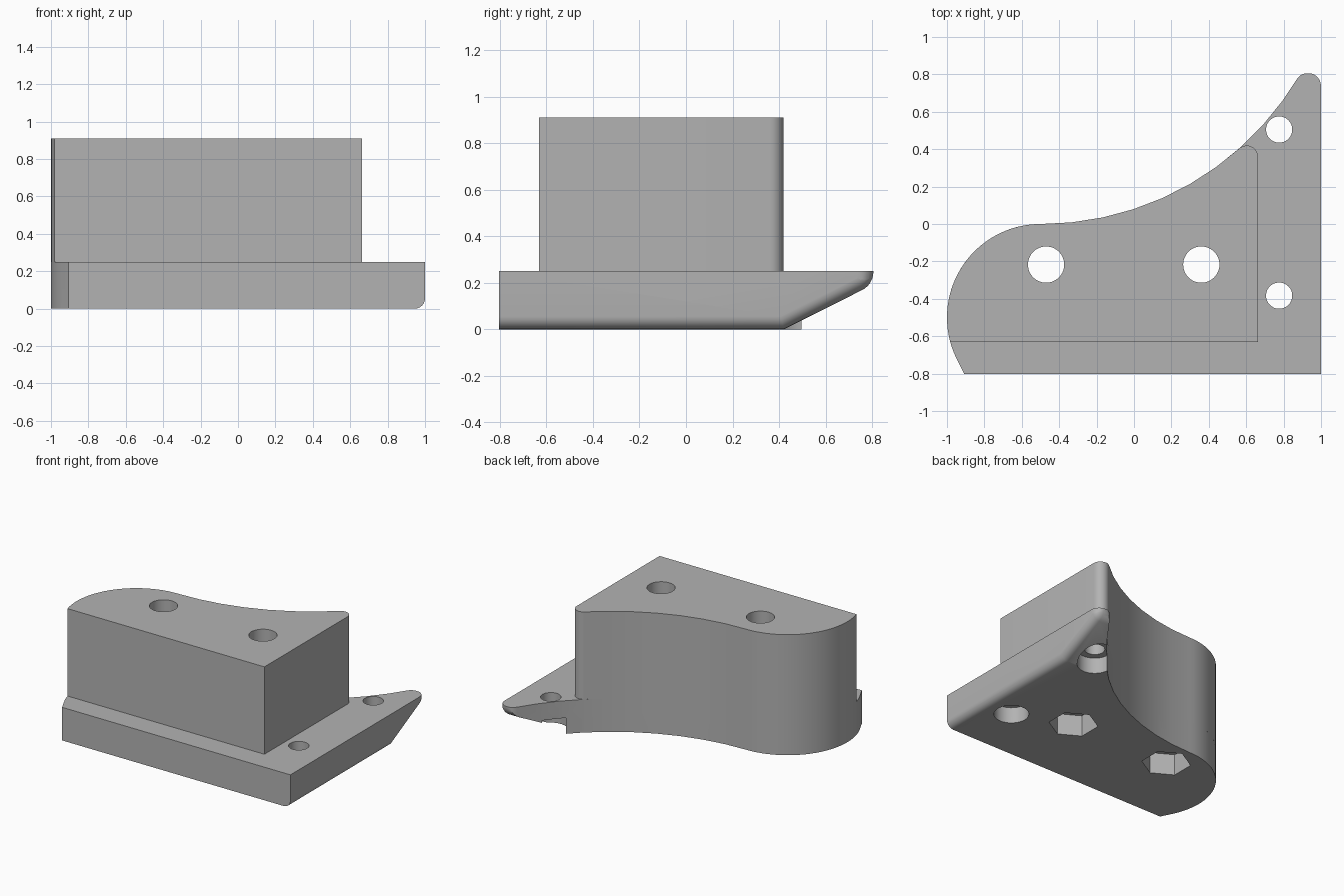
import bpy, bmesh
from math import sin, cos, radians, pi, sqrt, degrees, atan2

cube = bpy.data.objects.get("Cube")
if cube:
    bpy.data.objects.remove(cube)

grey = bpy.data.materials.new("plain grey")
grey.use_nodes = True
grey.diffuse_color = (0.45, 0.45, 0.45, 1)
grey.node_tree.nodes["Principled BSDF"].inputs["Base Color"].default_value = (0.45, 0.45, 0.45, 1)

BASE_TOP, BLOCK_TOP, FRONT, BLOCK_FRONT = 0.25, 0.91, -0.803, -0.632
SWEEP_R, LOBE = 1.6, (-0.5, -0.5)


def add(name, bm):
    bmesh.ops.recalc_face_normals(bm, faces=bm.faces)
    mesh = bpy.data.meshes.new(name)
    bm.to_mesh(mesh)
    bm.free()
    mesh.materials.append(grey)
    obj = bpy.data.objects.new(name, mesh)
    bpy.context.collection.objects.link(obj)
    return obj


def prism(points, axis_vec, place):
    """Extrude a flat outline; place maps its 2D points to 3D."""
    bm = bmesh.new()
    face = bm.faces.new([bm.verts.new(place(*p)) for p in points])
    ext = bmesh.ops.extrude_face_region(bm, geom=[face])["geom"]
    bmesh.ops.translate(bm, vec=axis_vec, verts=[v for v in ext if isinstance(v, bmesh.types.BMVert)])
    return bm


def upright(name, points, z0, z1):
    return add(name, prism(points, (0, 0, z1 - z0), lambda x, y: (x, y, z0)))


def disc(x, y, r, sides=48, turn=0.0):
    return [(x + r * cos(turn + 2 * pi * i / sides), y + r * sin(turn + 2 * pi * i / sides))
            for i in range(sides)]


def boolean(obj, tool, operation):
    mod = obj.modifiers.new(operation.lower(), "BOOLEAN")
    mod.operation, mod.solver, mod.object = operation, "EXACT", tool
    bpy.context.view_layer.objects.active = obj
    bpy.ops.object.modifier_apply(modifier=mod.name)
    bpy.data.objects.remove(tool)


def arc(cx, cy, r, a0, a1, n):
    return [(cx + r * cos(radians(a0 + (a1 - a0) * i / n)),
             cy + r * sin(radians(a0 + (a1 - a0) * i / n))) for i in range(n + 1)]


def outline(right, corner_r, lobe_end):
    """Rounded lobe, concave sweep and a small rounded corner on the right."""
    cx = right - corner_r
    reach = SWEEP_R + corner_r
    cy = SWEEP_R - sqrt(reach ** 2 - (cx + 0.5) ** 2)
    end = degrees(atan2(cy - SWEEP_R, cx + 0.5))
    sweep = [p for p in arc(-0.5, SWEEP_R, SWEEP_R, -90, -24, 11) if p[0] < cx - corner_r * 0.95]
    lobe = arc(*LOBE, 0.5, lobe_end, 90, 24)
    corner = arc(cx, cy, corner_r, end + 180, 0, 10)
    return lobe + sweep[1:] + corner


# Base plate outline and top block outline
base = upright("base_plate", outline(1.0, 0.07, 207) + [(1.0, FRONT), (-0.907, FRONT)], 0, BASE_TOP)
block_start = 180 + degrees(atan2(LOBE[1] - BLOCK_FRONT, sqrt(0.25 - (LOBE[1] - BLOCK_FRONT) ** 2)))
block = upright("top_block", outline(0.663, 0.06, block_start) + [(0.663, BLOCK_FRONT)],
                BASE_TOP, BLOCK_TOP)

# Sloped tail with rounded lower edges on the right side
tail_profile = [(-1, 0), (0.42, 0), (0.805, 0.193), (0.805, 0.4), (-1, 0.4)]
bm = prism(tail_profile, (0.5, 0, 0), lambda y, z: (0.5, y, z))
rounded = []
for e in bm.edges:
    a, b = e.verts
    on_right = min(a.co.x, b.co.x) > 0.9
    if on_right and min(a.co.y, b.co.y) < 0.8 and max(a.co.z, b.co.z) < 0.3:
        rounded.append(e)
    elif all(v.co.y > 0.8 and v.co.z < 0.3 for v in e.verts):
        rounded.append(e)
    elif on_right and min(a.co.y, b.co.y) > 0.8:
        rounded.append(e)
bmesh.ops.bevel(bm, geom=rounded, offset=0.055, segments=6, profile=0.5, affect="EDGES", clamp_overlap=True)
envelope = add("envelope", bm)
main = upright("main_envelope", [(-1.2, -1), (0.7, -1), (0.7, 1), (-1.2, 1)], 0, 0.4)
boolean(envelope, main, "UNION")
boolean(base, envelope, "INTERSECT")

# Bolt holes through both parts, with hexagonal nut pockets underneath
for x in (-0.47, 0.36):
    for part in (base, block):
        boolean(part, upright("bolt_cutter", disc(x, -0.217, 0.097), -0.1, 1.1), "DIFFERENCE")
    boolean(base, upright("nut_cutter", disc(x, -0.217, 0.17, 6, pi / 6), -0.1, 0.16), "DIFFERENCE")

# Counterbored screw holes in the flange
for y in (0.505, -0.383):
    boolean(base, upright("screw_cutter", disc(0.776, y, 0.07), -0.1, 0.4), "DIFFERENCE")
    boolean(base, upright("head_cutter", disc(0.776, y, 0.12), -0.1, 0.12), "DIFFERENCE")

for part in (base, block):
    bpy.ops.object.select_all(action="DESELECT")
    part.select_set(True)
    bpy.context.view_layer.objects.active = part
    bpy.ops.object.shade_smooth_by_angle(angle=radians(30))
